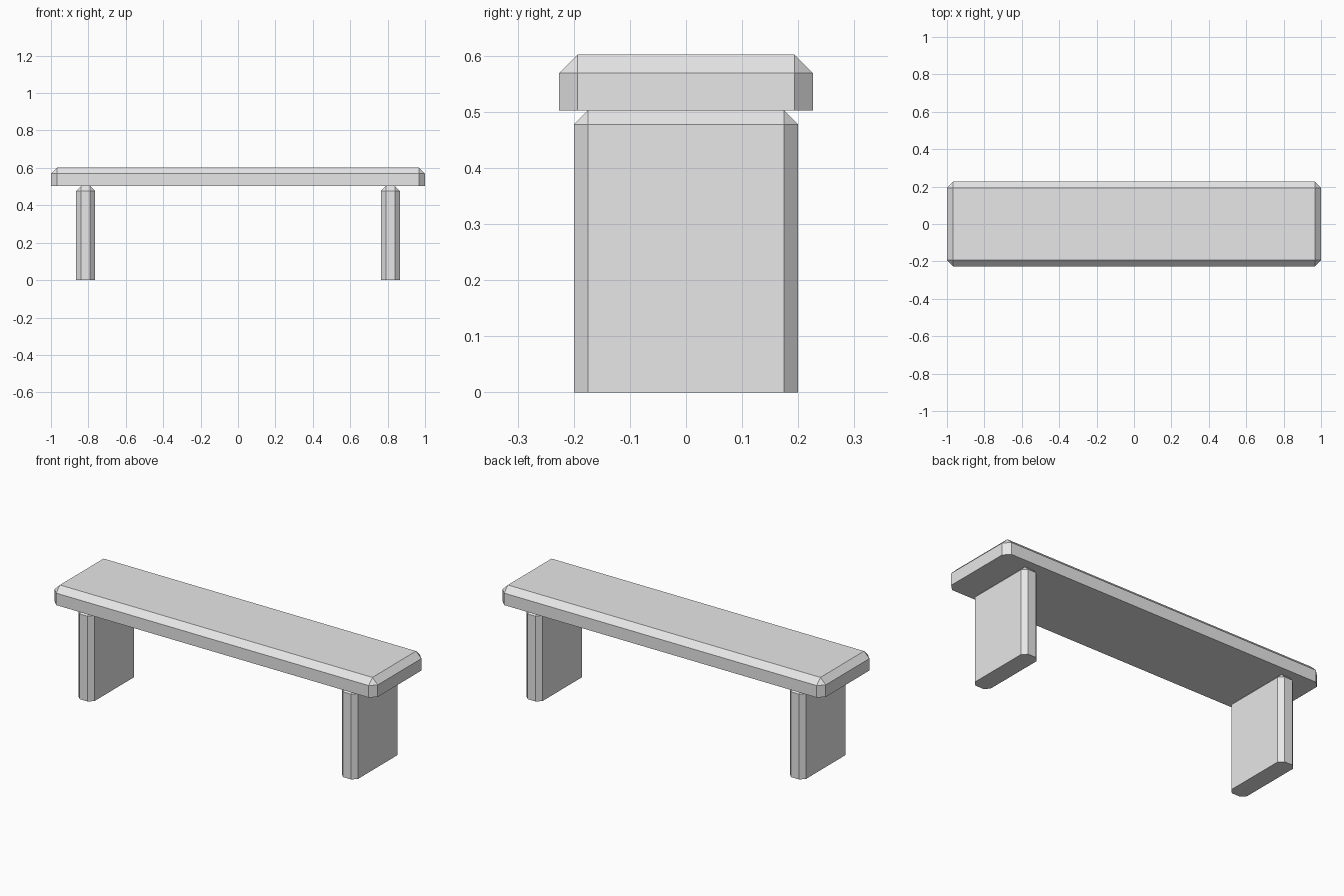
import bpy
import bmesh
from mathutils import Matrix, Vector

default_cube = bpy.data.objects.get("Cube")
if default_cube:
    bpy.data.objects.remove(default_cube, do_unlink=True)

# One pale grey for the whole bench
grey = bpy.data.materials.new("pale_grey")
grey.use_nodes = True
colour = (0.8, 0.8, 0.8, 1)
grey.diffuse_color = colour
grey.node_tree.nodes["Principled BSDF"].inputs["Base Color"].default_value = colour


def chamfered_box(name, centre_x, bottom, size, chamfer):
    """Box with chamfered upright and top edges and a flat, sharp-edged base."""
    bm = bmesh.new()
    bmesh.ops.create_cube(bm, size=1)
    bmesh.ops.scale(bm, vec=Vector(size), verts=bm.verts)
    bmesh.ops.translate(bm, vec=(0, 0, size[2] / 2), verts=bm.verts)
    edges = [e for e in bm.edges if any(v.co.z > size[2] / 2 for v in e.verts)]
    bmesh.ops.bevel(bm, geom=edges, offset=chamfer, segments=1,
                    affect='EDGES', profile=0.5)
    mesh = bpy.data.meshes.new(name)
    bm.to_mesh(mesh)
    bm.free()
    mesh.materials.append(grey)
    obj = bpy.data.objects.new(name, mesh)
    obj.matrix_world = Matrix.Translation((centre_x, 0, bottom))
    bpy.context.collection.objects.link(obj)
    return obj


LEG_HEIGHT = 0.502

# Seat slab
chamfered_box("seat", 0, LEG_HEIGHT, (2, 0.452, 0.1), 0.033)

# Slab legs, one near each end
for side, x in (("left", 0.815), ("right", -0.815)):
    chamfered_box(side + "_leg", x, 0, (0.1, 0.4, LEG_HEIGHT), 0.025)
